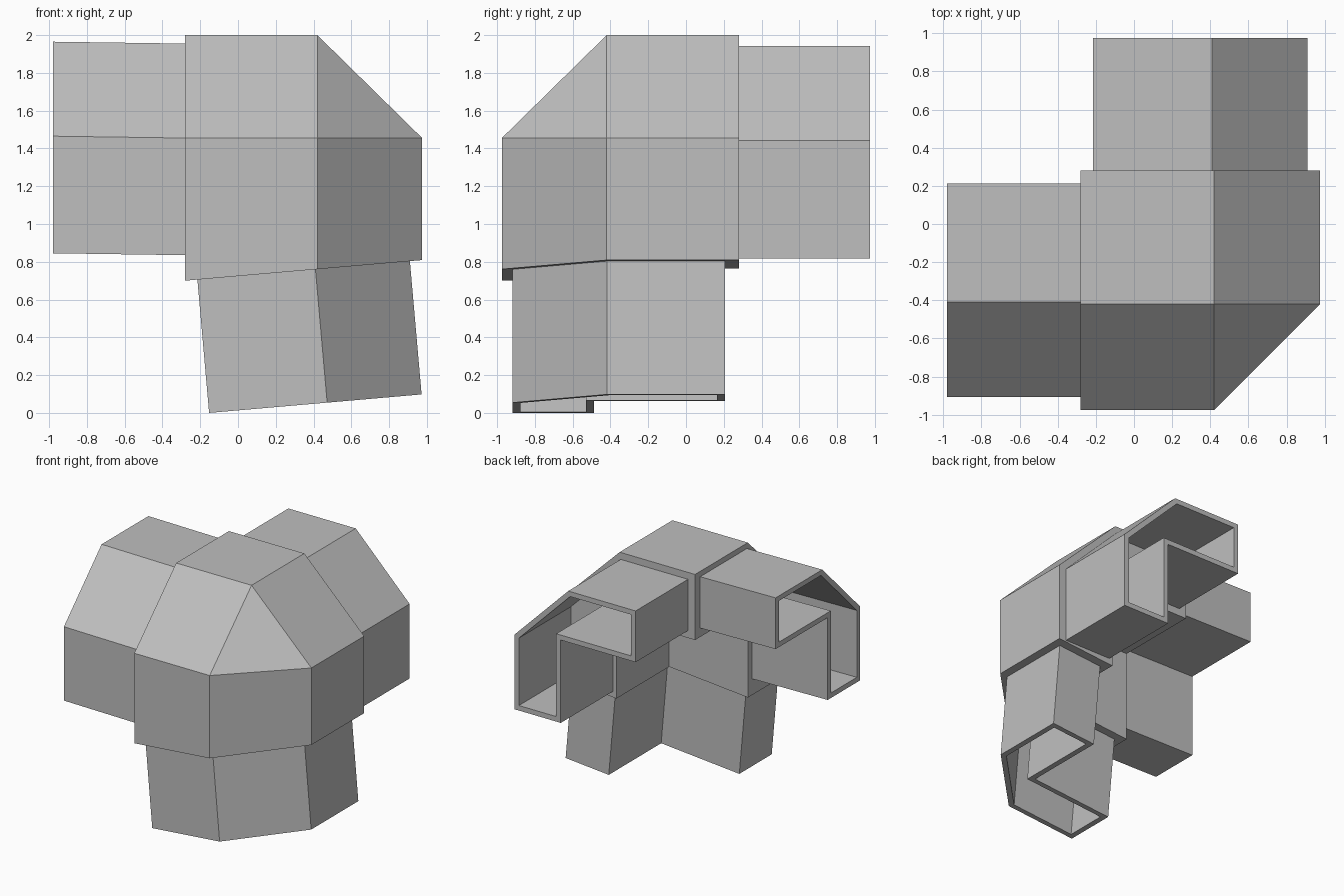
import bpy
import bmesh
from mathutils import Vector

cube = bpy.data.objects.get("Cube")
if cube:
    bpy.data.objects.remove(cube, do_unlink=True)

# One plain grey for the whole connector
grey = bpy.data.materials.new("plain grey")
grey.use_nodes = True
colour = (0.52, 0.52, 0.52, 1.0)
grey.diffuse_color = colour
grey.node_tree.nodes["Principled BSDF"].inputs["Base Color"].default_value = colour

WALL = 0.042
SLOPE = 0.087  # gentle tilt of the leg and its collar


def make_object(name, bm):
    bmesh.ops.recalc_face_normals(bm, faces=bm.faces)
    mesh = bpy.data.meshes.new(name)
    bm.to_mesh(mesh)
    bm.free()
    mesh.materials.append(grey)
    obj = bpy.data.objects.new(name, mesh)
    bpy.context.collection.objects.link(obj)
    return obj


def angle_profile(p_max, q_max, size, chamfer, tp, tq):
    """L-shaped section with a chamfered outer corner."""
    p_min, q_min = p_max - size, q_max - size
    return [(p_min, q_max), (p_max - chamfer, q_max), (p_max, q_max - chamfer),
            (p_max, q_min), (p_max - tp, q_min), (p_max - tp, q_max - tq),
            (p_min, q_max - tq)]


def inset(profile, d):
    """Mitred inward offset of a clockwise profile."""
    pts = [Vector(p) for p in profile]
    result = []
    for i, p in enumerate(pts):
        a = (p - pts[i - 1]).normalized()
        b = (pts[(i + 1) % len(pts)] - p).normalized()
        na, nb = Vector((a.y, -a.x)), Vector((b.y, -b.x))
        result.append(tuple(p + (na + nb) * d / (1 + na.dot(nb))))
    return result


def socket(name, profile, place):
    """Hollow arm; place(p, q, w) maps section and length (0 to 1) to space."""
    bm = bmesh.new()
    inner = inset(profile, WALL)
    rings = [[bm.verts.new(place(p, q, w)) for p, q in loop]
             for loop, w in ((profile, 0), (profile, 1), (inner, 1), (inner, 0.01))]
    n = len(profile)
    for r, s in zip(rings, rings[1:]):
        for i in range(n):
            j = (i + 1) % n
            bm.faces.new((r[i], r[j], s[j], s[i]))
    bm.faces.new(rings[0])
    bm.faces.new(rings[-1])
    return make_object(name, bm)


# Corner body: chamfered block with a slanted underside
LOW, HIGH, BEVEL = -0.28, 0.975, 0.42
SHOULDER, TOP = 1.455, 2.0


def rim(x):
    return 0.70 + SLOPE * (x - LOW)


outline = [(LOW, -LOW), (LOW, -HIGH), (BEVEL, -HIGH), (HIGH, -BEVEL), (HIGH, -LOW)]
bm = bmesh.new()
for x, y in outline:
    bm.verts.new((x, y, rim(x)))
    bm.verts.new((x, y, SHOULDER))
for x in (LOW, BEVEL):
    for y in (-LOW, -BEVEL):
        bm.verts.new((x, y, TOP))
bmesh.ops.convex_hull(bm, input=bm.verts)
bmesh.ops.dissolve_limit(bm, angle_limit=0.01, verts=bm.verts, edges=bm.edges)
body = make_object("corner_body", bm)

# Open inner corner of the body
bm = bmesh.new()
bmesh.ops.create_cube(bm, size=2)
bmesh.ops.translate(bm, verts=bm.verts, vec=(0.45 - 1, -0.42 + 1, 1.45 - 1))
cutter = make_object("inner_corner_cutter", bm)
cutter.hide_render = True
cutter.hide_viewport = True
cut = body.modifiers.new("inner corner", "BOOLEAN")
cut.operation = "DIFFERENCE"
cut.solver = "EXACT"
cut.object = cutter
bpy.context.view_layer.objects.active = body
bpy.ops.object.modifier_apply(modifier=cut.name)
bpy.data.objects.remove(cutter, do_unlink=True)

# Side arm, running to -x and rising very slightly
socket("side_arm", angle_profile(0.908, 1.955, 1.12, 0.5, 0.43, 0.43),
       lambda p, q, w: (LOW - 0.70 * w, -p, q + 0.01 * w))

# Back arm, running to +y
socket("back_arm", angle_profile(0.91, 1.942, 1.125, 0.5, 0.43, 0.43),
       lambda p, q, w: (p, -LOW + 0.695 * w, q))

# Leg, leaning a little to +x
socket("leg", angle_profile(0.91, 0.918, 1.125, 0.5, 0.40, 0.43),
       lambda p, q, w: (p + 0.062 * w, -q,
                        rim(p) * (1 - w) + SLOPE * (p + 0.215) * w))
